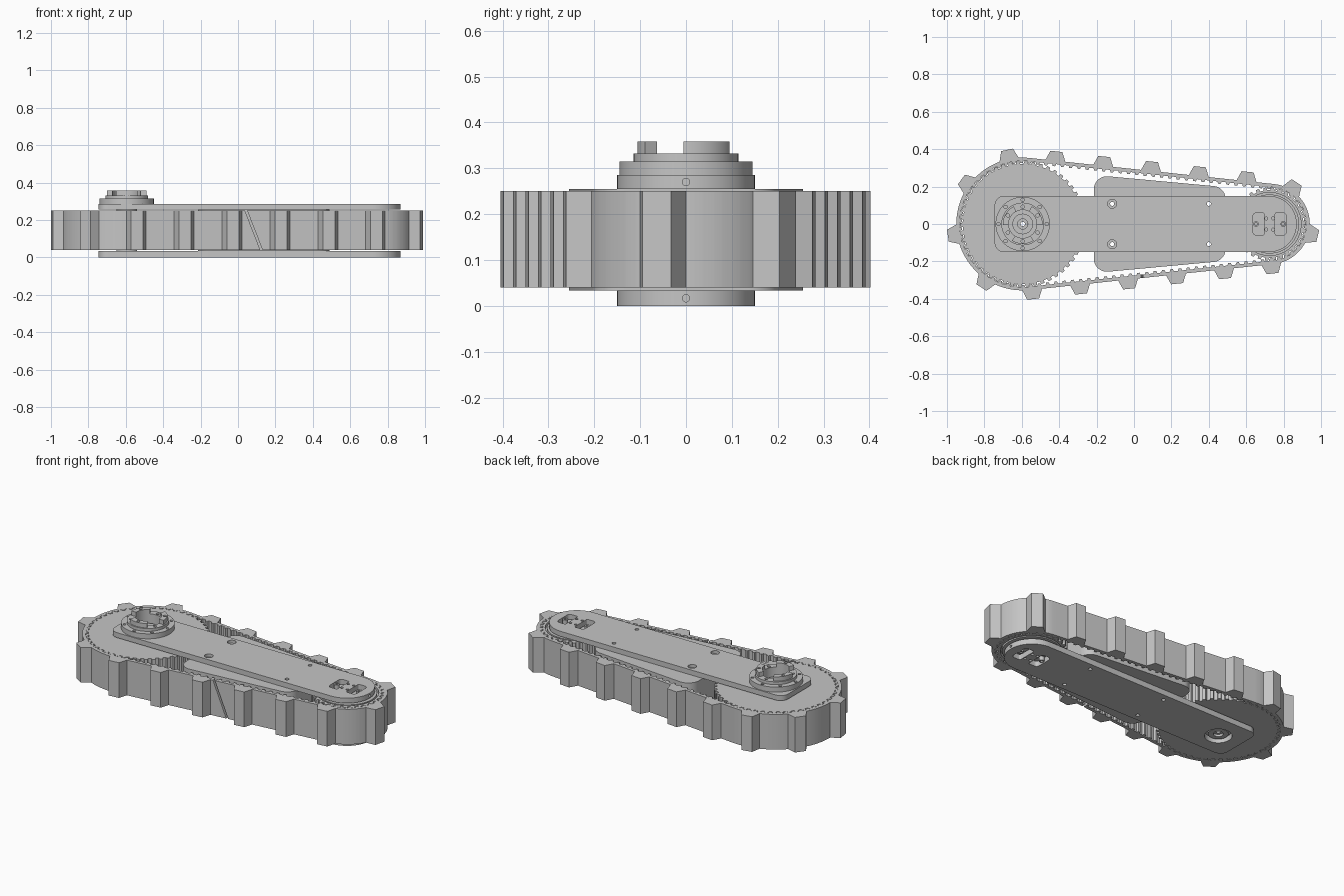
import bpy, bmesh, math
from math import sin, cos, pi, radians
from mathutils import Vector

cube = bpy.data.objects.get("Cube")
if cube:
    bpy.data.objects.remove(cube, do_unlink=True)

grey = bpy.data.materials.new("machined_grey")
grey.use_nodes = True
COLOR = (0.56, 0.56, 0.56, 1)
grey.diffuse_color = COLOR
grey.node_tree.nodes["Principled BSDF"].inputs["Base Color"].default_value = COLOR

BIG, SMALL = -0.595, 0.725          # wheel centres on x
R, r = 0.355, 0.215                 # outer track radii
Z0, Z1 = 0.04, 0.25                 # track bottom and top
parts = []


# ---- helpers ----
def finish(name, bm):
    bmesh.ops.recalc_face_normals(bm, faces=bm.faces)
    mesh = bpy.data.meshes.new(name)
    bm.to_mesh(mesh)
    bm.free()
    mesh.materials.append(grey)
    obj = bpy.data.objects.new(name, mesh)
    bpy.context.collection.objects.link(obj)
    parts.append(obj)
    return obj


def add_prism(bm, pts, z0, z1):
    low = [bm.verts.new((x, y, z0)) for x, y in pts]
    top = [bm.verts.new((x, y, z1)) for x, y in pts]
    n = len(pts)
    bm.faces.new(low[::-1])
    bm.faces.new(top)
    for i in range(n):
        j = (i + 1) % n
        bm.faces.new((low[i], low[j], top[j], top[i]))
    return low + top


def prism(name, pts, z0, z1):
    bm = bmesh.new()
    add_prism(bm, pts, z0, z1)
    return finish(name, bm)


def ring(name, outer, inner, z0, z1):
    bm = bmesh.new()
    loops = [[bm.verts.new((x, y, z)) for x, y in pts]
             for pts, z in ((outer, z0), (outer, z1), (inner, z1), (inner, z0))]
    n = len(outer)
    for a in range(4):
        A, B = loops[a], loops[(a + 1) % 4]
        for i in range(n):
            j = (i + 1) % n
            bm.faces.new((A[i], A[j], B[j], B[i]))
    return finish(name, bm)


def circle(cx, cy, rad, n=48):
    return [(cx + rad * cos(2 * pi * i / n), cy + rad * sin(2 * pi * i / n)) for i in range(n)]


def tube(name, cx, ro, ri, z0, z1, n=64):
    return ring(name, circle(cx, 0, ro, n), circle(cx, 0, ri, n), z0, z1)


def rounded(corners, steps=10):
    """Outline with rounded corners; each corner is x, y, radius."""
    out, n = [], len(corners)
    for i, (x, y, rad) in enumerate(corners):
        p = Vector((x, y))
        a = (Vector(corners[i - 1][:2]) - p).normalized()
        b = (Vector(corners[(i + 1) % n][:2]) - p).normalized()
        half = a.angle(b) / 2
        c = p + (a + b).normalized() * (rad / sin(half))
        s = p + a * (rad / math.tan(half)) - c
        turn = pi - 2 * half            # corners run counter-clockwise
        start = math.atan2(s.y, s.x)
        for k in range(steps + 1):
            ang = start + turn * k / steps
            out.append((c.x + rad * cos(ang), c.y + rad * sin(ang)))
    return out


def cut(obj, build):
    """Subtract the solids made by build(bm) from obj."""
    bm = bmesh.new()
    build(bm)
    cutter = finish("cutter", bm)
    parts.remove(cutter)
    cutter.hide_render = True
    mod = obj.modifiers.new("cut", "BOOLEAN")
    mod.operation, mod.solver, mod.object = "DIFFERENCE", "EXACT", cutter
    bpy.context.view_layer.objects.active = obj
    bpy.ops.object.modifier_apply(modifier=mod.name)
    bpy.data.objects.remove(cutter, do_unlink=True)


# ---- track path: two arcs joined by tangents, run clockwise ----
tilt = math.asin((R - r) / (SMALL - BIG))
LINE = (SMALL - BIG) * cos(tilt)
ARC_S, ARC_B = (pi - 2 * tilt) * r, (pi + 2 * tilt) * R
TOTAL = 2 * LINE + ARC_S + ARC_B
PITCH = TOTAL / 100


def track(s, off=0.0):
    s %= TOTAL
    start = pi / 2 - tilt
    if s < LINE:
        cx, rad, ang, t = BIG, R, start, s
    elif s < LINE + ARC_S:
        cx, rad, ang, t = SMALL, r, start - (s - LINE) / r, 0
    elif s < 2 * LINE + ARC_S:
        cx, rad, ang, t = SMALL, r, -start, s - LINE - ARC_S
    else:
        cx, rad, ang, t = BIG, R, -start - (s - 2 * LINE - ARC_S) / R, 0
    return (cx + (rad + off) * cos(ang) + t * sin(ang),
            (rad + off) * sin(ang) - t * cos(ang))


# toothed belt
outer, inner = [], []
for k in range(100):
    for f, off in ((-0.25, -0.018), (-0.15, -0.03), (0.15, -0.03), (0.25, -0.018)):
        outer.append(track((k + f) * PITCH))
        inner.append(track((k + f) * PITCH, off))
belt = ring("track_belt", outer, inner, Z0, Z1)


def seam(bm):
    for v in add_prism(bm, [(0.078, -0.5), (0.09, -0.5), (0.09, -0.1), (0.078, -0.1)], 0, 0.3):
        v.co.x -= (v.co.z - 0.145) * 0.39


cut(belt, seam)

# cleats
spots = [0.138 + 0.257 * k for k in range(5)] + [1.414, 1.68, 1.955]
spots += [2.21 + 0.258 * k for k in range(5)] + [3.497, 3.795, 4.073, 4.334]
bm = bmesh.new()
for s in spots:
    (ax, ay), (bx, by) = track(s, -0.004), track(s, 0.05)
    length = math.hypot(bx - ax, by - ay)
    ux, uy = (bx - ax) / length, (by - ay) / length
    shape = [track(s - 0.055, -0.004)]
    shape += [(bx - uy * w, by + ux * w) for w in (0.032, -0.032)]
    shape += [track(s + 0.055, -0.004), (ax, ay)]
    add_prism(bm, shape, Z0, Z1)
finish("track_cleats", bm)


# toothed wheels meshing with the belt
def gear(cx, rad, mid_s, mid_angle):
    n = round(2 * pi * rad / PITCH)
    phase = mid_angle - (round(mid_s / PITCH) * PITCH - mid_s) / rad
    pts = []
    for k in range(n):
        for f, off in ((-0.3, -0.0195), (-0.21, -0.034), (0.21, -0.034), (0.3, -0.0195)):
            a = phase + (k + f) * 2 * pi / n
            pts.append((cx + (rad + off) * cos(a), (rad + off) * sin(a)))
    return pts


def bore(pts, cx, rad):
    return [(cx + (x - cx) * rad / math.hypot(x - cx, y), y * rad / math.hypot(x - cx, y))
            for x, y in pts]


teeth = gear(BIG, R, TOTAL - ARC_B / 2, pi)
ring("drive_wheel", teeth, bore(teeth, BIG, 0.012), Z0, Z1)
teeth = gear(SMALL, r, LINE + ARC_S / 2, 0)
ring("idler_wheel_rim", teeth, bore(teeth, SMALL, 0.168), Z0, Z1)
tube("idler_wheel_drum", SMALL, 0.158, 0.012, Z0, Z1)
tube("idler_wheel_web", SMALL, 0.17, 0.15, Z0 + 0.02, Z1 - 0.02)

# inner guard block
guard = prism("guard_block", rounded([(-0.215, -0.262, 0.07), (0.49, -0.197, 0.07),
                                      (0.49, 0.197, 0.07), (-0.215, 0.262, 0.07)]), 0.033, 0.255)


def bolt_holes(bm):
    for x in (-0.117, 0.4):
        for y in (-0.108, 0.108):
            add_prism(bm, circle(x, y, 0.011, 20), -0.1, 0.5)


cut(guard, bolt_holes)

# side plates
outline = rounded([(-0.745, -0.15, 0.05), (0.87, -0.15, 0.149),
                   (0.87, 0.15, 0.149), (-0.745, 0.15, 0.05)], 16)
for name, z0, z1 in (("lower_plate", 0, 0.033), ("upper_plate", 0.255, 0.285)):
    plate = prism(name, outline, z0, z1)
    cut(plate, bolt_holes)

    def openings(bm):
        add_prism(bm, circle(BIG, 0, 0.075, 64), z0 - 0.1, z1 + 0.1)
        for d in (-1, 1):
            pocket = rounded([(0.03, -0.06, 0.008), (0.09, -0.06, 0.02),
                              (0.09, 0.06, 0.02), (0.03, 0.06, 0.008)], 5)
            add_prism(bm, [(SMALL + d * x, y) for x, y in pocket], z0 - 0.1, z1 + 0.1)
            for y in (-0.03, 0.03):
                add_prism(bm, circle(SMALL + d * 0.018, y, 0.008, 16), z0 - 0.1, z1 + 0.1)
        # grub screw hole in the rounded end
        mid = (z0 + z1) / 2
        for v in add_prism(bm, circle(0, 0, 0.008, 16), 0.85, 0.95):
            x, y, z = v.co
            v.co = (z, y, mid + x)

    cut(plate, openings)
    if z0:
        def counterbores(bm):
            for y in (-0.108, 0.108):
                add_prism(bm, circle(-0.117, y, 0.024, 28), z1 - 0.018, z1 + 0.1)
        cut(plate, counterbores)
    for d in (-1, 1):
        tube("pocket_screw", SMALL + d * 0.073, 0.015, 0.007, z0 + 0.004, z1 - 0.004, 20)


# hub stack on the drive wheel
def screw_ring(obj, count, rad, z, turn=0.0):
    def holes(bm):
        for k in range(count):
            a = 2 * pi * (k + turn) / count
            add_prism(bm, circle(BIG + rad * cos(a), rad * sin(a), 0.009, 16), z - 0.01, z + 0.1)
    cut(obj, holes)


screw_ring(tube("hub_flange", BIG, 0.145, 0.075, 0.285, 0.315), 8, 0.129, 0.315)
screw_ring(tube("hub_step", BIG, 0.114, 0.075, 0.315, 0.332), 6, 0.092, 0.332, 0.5)
bm = bmesh.new()
for mid in (30, 150, 270):
    arc = [radians(mid + 33 * (k / 8 - 1)) for k in range(17)]
    add_prism(bm, [(BIG + 0.106 * cos(a), 0.106 * sin(a)) for a in arc]
              + [(BIG + 0.075 * cos(a), 0.075 * sin(a)) for a in arc[::-1]], 0.332, 0.358)
screw_ring(finish("hub_tabs", bm), 6, 0.092, 0.358, 0.5)
tube("axle_sleeve", BIG, 0.055, 0.027, 0.012, 0.285)
tube("axle_core", BIG, 0.027, 0.012, 0.025, 0.27, 32)

# smooth shading with sharp edges kept
bpy.ops.object.select_all(action="DESELECT")
for obj in parts:
    obj.select_set(True)
bpy.context.view_layer.objects.active = parts[0]
bpy.ops.object.shade_smooth_by_angle(angle=radians(25))
